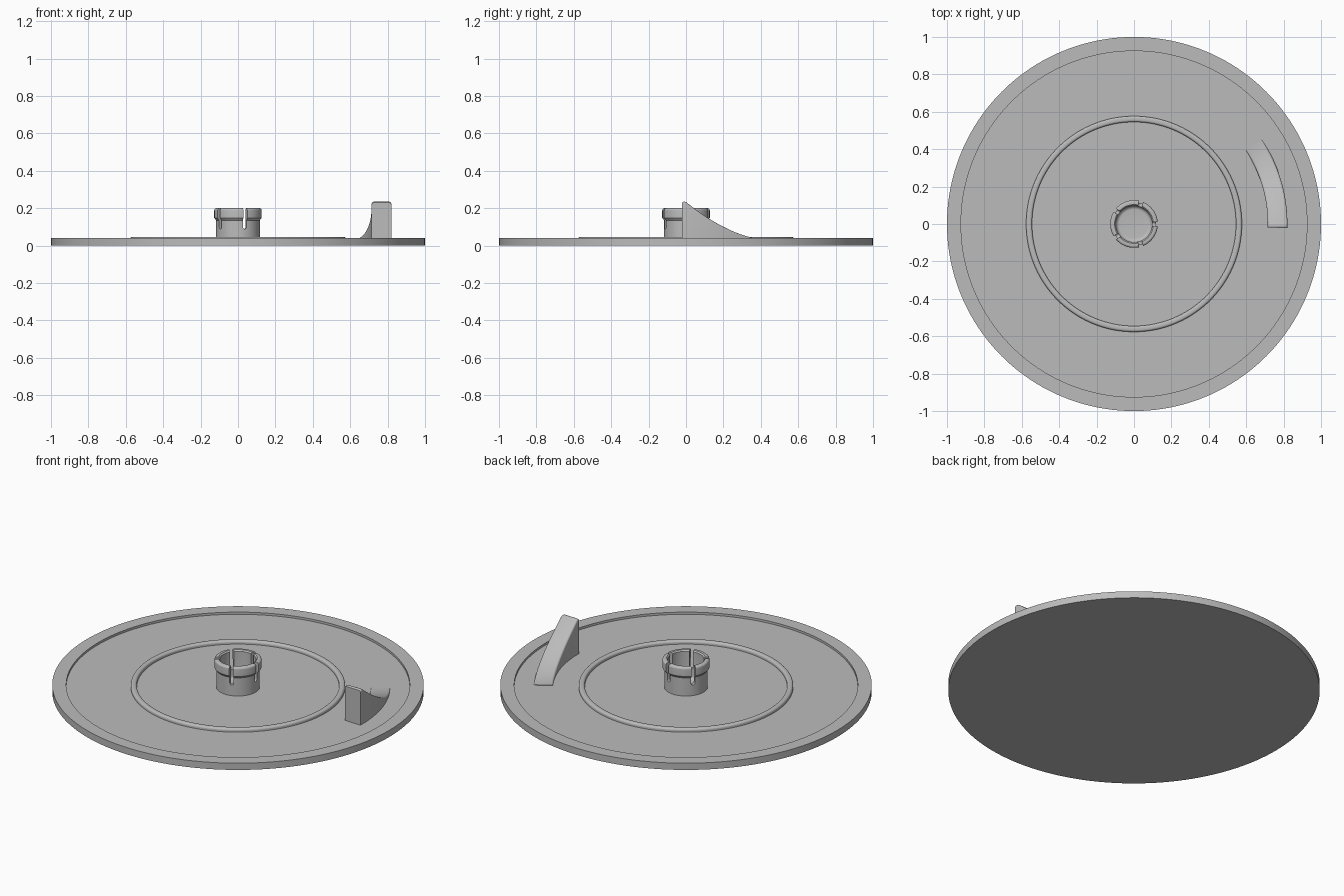
import bpy, bmesh
from math import sin, cos, pi, radians
from mathutils import Matrix, Vector

default = bpy.data.objects.get("Cube")
if default:
    bpy.data.objects.remove(default, do_unlink=True)

GREY = (0.5, 0.5, 0.5, 1)
plastic = bpy.data.materials.new("grey plastic")
plastic.use_nodes = True
plastic.diffuse_color = GREY
plastic.node_tree.nodes["Principled BSDF"].inputs["Base Color"].default_value = GREY


def finish(bm, name):
    bmesh.ops.remove_doubles(bm, verts=bm.verts, dist=1e-5)
    bmesh.ops.recalc_face_normals(bm, faces=bm.faces)
    mesh = bpy.data.meshes.new(name)
    bm.to_mesh(mesh)
    bm.free()
    mesh.materials.append(plastic)
    obj = bpy.data.objects.new(name, mesh)
    bpy.context.collection.objects.link(obj)
    return obj


def activate(obj):
    bpy.ops.object.select_all(action='DESELECT')
    obj.select_set(True)
    bpy.context.view_layer.objects.active = obj


def smooth(obj):
    activate(obj)
    bpy.ops.object.shade_smooth_by_angle(angle=radians(32))


def lathe(name, profile, steps=160, closed=False):
    """Revolve (radius, height) points about the z axis."""
    bm = bmesh.new()
    pts = profile + profile[:1] if closed else profile
    verts = [bm.verts.new((r, 0, z)) for r, z in pts]
    edges = [bm.edges.new(pair) for pair in zip(verts, verts[1:])]
    bmesh.ops.spin(bm, geom=verts + edges, cent=(0, 0, 0), axis=(0, 0, 1),
                   angle=2 * pi, steps=steps, use_merge=False)
    return finish(bm, name)


def arc(cx, cz, radius, start, end, n=6):
    angles = [radians(start + (end - start) * i / n) for i in range(n + 1)]
    return [(cx + radius * cos(a), cz + radius * sin(a)) for a in angles]


FLOOR = 0.027

# Round plate with a raised rim
smooth(lathe("base_plate", [(0, 0), (1, 0), (1, 0.04), (0.925, 0.04),
                            (0.925, FLOOR), (0, FLOOR)]))

# Rounded ring standing on the plate
ring = [(0.545, 0.02), (0.577, 0.02)] + arc(0.565, 0.035, 0.012, 0, 90) \
    + arc(0.557, 0.035, 0.012, 90, 180)
smooth(lathe("raised_ring", ring, closed=True))

# Hub with a snap collar and a filleted bore
hub_profile = [(0, 0.02), (0.117, 0.02), (0.117, 0.135), (0.127, 0.148)] \
    + arc(0.115, 0.188, 0.012, 0, 90) + [(0.104, 0.2), (0.097, 0.193)] \
    + arc(0.077, 0.05, 0.02, 0, -90) + [(0, 0.03)]
hub = lathe("hub", hub_profile, steps=80)

# Five round-bottomed slots cut through the hub wall
bm = bmesh.new()
outline = arc(0, 0.1, 0.011, 180, 360, 8) + [(0.011, 0.25), (-0.011, 0.25)]
for k in range(5):
    turn = Matrix.Rotation(2 * pi * k / 5, 4, 'Z')
    face = bm.faces.new([bm.verts.new(turn @ Vector((0.085, y, z))) for y, z in outline])
    extruded = bmesh.ops.extrude_face_region(bm, geom=[face])["geom"]
    bmesh.ops.translate(bm, vec=turn @ Vector((0.07, 0, 0)),
                        verts=[v for v in extruded if isinstance(v, bmesh.types.BMVert)])
cutter = finish(bm, "slot_cutter")
cutter.hide_render = True
activate(hub)
cut = hub.modifiers.new("slots", 'BOOLEAN')
cut.operation = 'DIFFERENCE'
cut.solver = 'EXACT'
cut.object = cutter
bpy.ops.object.modifier_apply(modifier=cut.name)
bpy.data.objects.remove(cutter, do_unlink=True)
smooth(hub)

# Curved ramp: a section swept about the centre with a falling top
INNER, OUTER, SOFT = 0.715, 0.82, 0.012
START, END, STEPS = -1.5, 33.5, 36
PEAK, LOW = 0.235, 0.03


def ramp_height(t):
    height = LOW + (PEAK + 0.016 - LOW) * (1 - t) ** 1.9
    nose = 0.05                      # rounded leading edge
    if t < nose:
        height -= 0.02 * (1 - t / nose) ** 2
    return min(height, PEAK)


bm = bmesh.new()
sections = []
for i in range(STEPS + 1):
    t = (i / STEPS) ** 1.4
    a = radians(START + (END - START) * t)
    h = ramp_height(t)
    s = min(SOFT, (h - 0.02) * 0.8)
    section = [(INNER, 0.015), (OUTER, 0.015)] + arc(OUTER - s, h - s, s, 0, 90, 4) \
        + arc(INNER + s, h - s, s, 90, 180, 4)
    sections.append([bm.verts.new((r * cos(a), r * sin(a), z)) for r, z in section])
for one, two in zip(sections, sections[1:]):
    for j in range(len(one)):
        k = (j + 1) % len(one)
        bm.faces.new((one[j], one[k], two[k], two[j]))
bm.faces.new(sections[0])
bm.faces.new(sections[-1])
smooth(finish(bm, "curved_ramp"))
